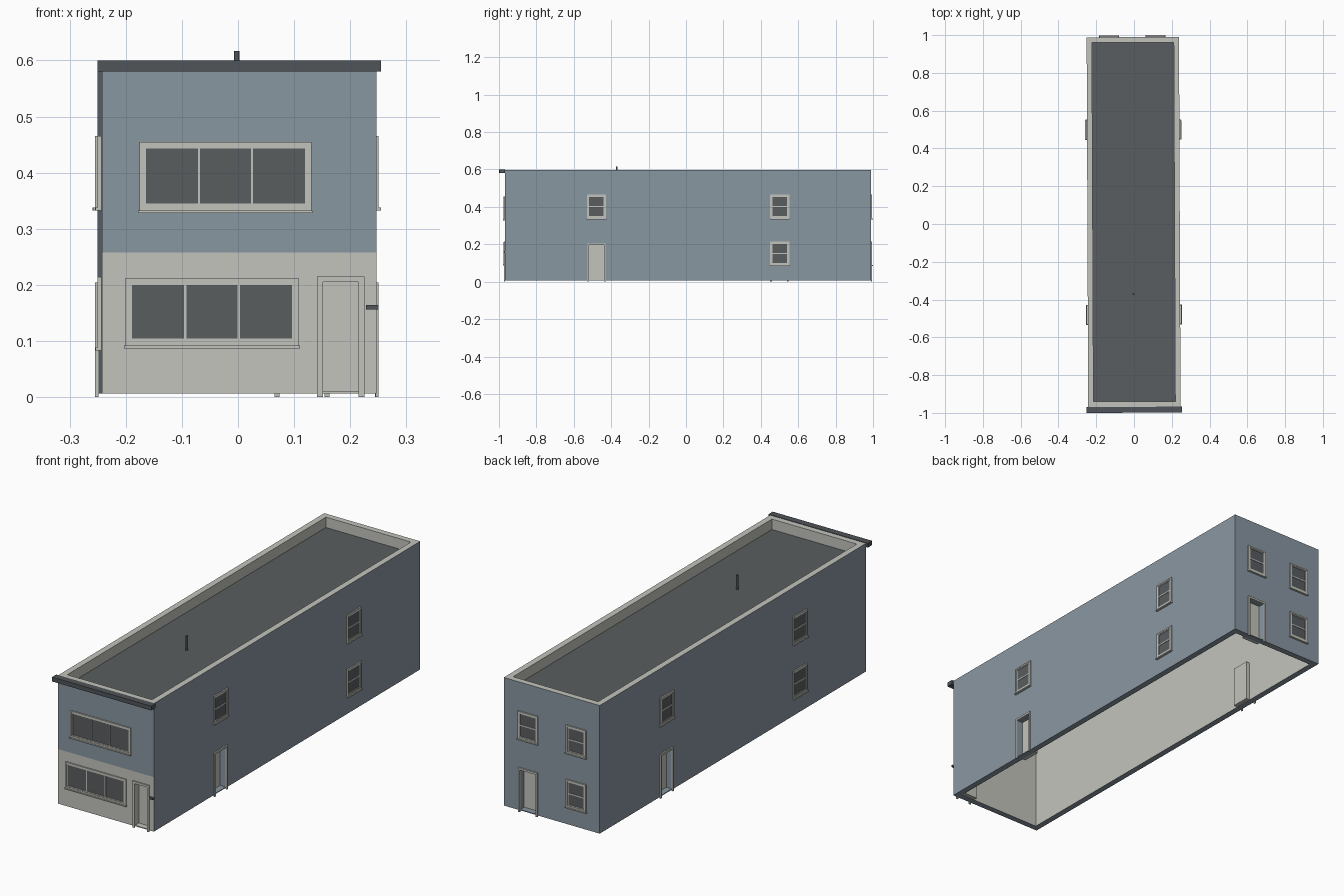
import bpy, bmesh
from mathutils import Matrix, Vector

cube = bpy.data.objects.get("Cube")
if cube:
    bpy.data.objects.remove(cube, do_unlink=True)


def material(name, rgb):
    m = bpy.data.materials.new(name)
    m.use_nodes = True
    m.diffuse_color = (*rgb, 1)
    m.node_tree.nodes["Principled BSDF"].inputs["Base Color"].default_value = (*rgb, 1)
    return m


BLUE = material("blue grey paint", (0.25, 0.31, 0.36))
STONE = material("pale stone", (0.55, 0.55, 0.51))
GLASS = material("dark glass and roofing", (0.1, 0.11, 0.115))
TRIM = material("charcoal trim", (0.08, 0.09, 0.1))

HALF, FRONT, BACK = 0.2445, -0.968, 0.989
BASE, TOP, THICK, BAND = 0.006, 0.598, 0.028, 0.258
# The whole building stands turned by a fraction of a degree
TURN = Matrix.Translation((-0.002, 0, 0)) @ Matrix.Rotation(0.0043, 4, "Z")


def add_box(bm, lo, hi):
    lo, hi = Vector(lo), Vector(hi)
    mat = Matrix.Translation((lo + hi) / 2) @ Matrix.Diagonal((*(hi - lo), 1))
    bmesh.ops.create_cube(bm, size=1, matrix=mat)


def finish(name, bm, *mats):
    mesh = bpy.data.meshes.new(name)
    bm.to_mesh(mesh)
    bm.free()
    for m in mats:
        mesh.materials.append(m)
    ob = bpy.data.objects.new(name, mesh)
    ob.matrix_world = TURN
    bpy.context.scene.collection.objects.link(ob)
    return ob


def box(name, lo, hi, mat):
    bm = bmesh.new()
    add_box(bm, lo, hi)
    return finish(name, bm, mat)


def wall_point(side, u, d, v):
    """Point at u along a wall, d outward from it and height v."""
    return {"front": (u, FRONT - d, v), "back": (u, BACK + d, v),
            "left": (HALF + d, u, v), "right": (-HALF - d, u, v)}[side]


def wall_boxes(name, side, boxes, mat):
    """One object from boxes given as (u0, u1, v0, v1, d0, d1)."""
    bm = bmesh.new()
    for u0, u1, v0, v1, d0, d1 in boxes:
        a, b = wall_point(side, u0, d0, v0), wall_point(side, u1, d1, v1)
        add_box(bm, [min(p) for p in zip(a, b)], [max(p) for p in zip(a, b)])
    return finish(name, bm, mat)


def ring(u0, u1, v0, v1, w, d):
    """Four bars around a rectangle, of width w and depth d."""
    return [(u0, u0 + w, v0, v1, 0, d), (u1 - w, u1, v0, v1, 0, d),
            (u0 + w, u1 - w, v0, v0 + w, 0, d), (u0 + w, u1 - w, v1 - w, v1, 0, d)]


def window(name, side, u0, u1, v0, v1, columns=1, rail=False):
    bars = ring(u0, u1, v0, v1, 0.007, 0.006)
    bars += ring(u0 + 0.007, u1 - 0.007, v0 + 0.007, v1 - 0.007, 0.005, 0.004)
    bars.append((u0 - 0.002, u1 + 0.002, v0 - 0.005, v0, 0, 0.01))
    for i in range(1, columns):
        u = u0 + 0.012 + (u1 - u0 - 0.024) * i / columns
        bars.append((u - 0.002, u + 0.002, v0 + 0.012, v1 - 0.012, 0, 0.004))
    if rail:
        v = (v0 + v1) / 2
        bars.append((u0 + 0.012, u1 - 0.012, v - 0.003, v + 0.003, 0, 0.004))
    wall_boxes(name + "_frame", side, bars, STONE)
    wall_boxes(name + "_glass", side,
               [(u0 + 0.01, u1 - 0.01, v0 + 0.01, v1 - 0.01, 0, 0.002)], GLASS)


# Doorways: wall, opening from and to, head height, casing width
DOORS = [("front", 0.149, 0.213, 0.205, 0.01),
         ("left", -0.52, -0.44, 0.195, 0.009),
         ("right", 0.46, 0.54, 0.195, 0.009),
         ("back", 0.08, 0.16, 0.195, 0.009)]

# Wall shell, hollow and open underneath, with the doorways cut out
walls = box("walls", (-HALF, FRONT, BASE), (HALF, BACK, TOP), BLUE)
walls.data.materials.append(STONE)
cutters = [box("room_cutter", (-HALF + THICK, FRONT + THICK, -1),
               (HALF - THICK, BACK - THICK, 1), BLUE)]
for side, u0, u1, head, w in DOORS:
    cutters.append(wall_boxes(side + "_door_cutter", side,
                              [(u0, u1, 0.01, head, -0.05, 0.05)], BLUE))
for c in cutters:
    c.hide_render = True
    mod = walls.modifiers.new(c.name, "BOOLEAN")
    mod.operation, mod.solver, mod.object = "DIFFERENCE", "EXACT", c
bpy.context.view_layer.update()
graph = bpy.context.evaluated_depsgraph_get()
cut_mesh = bpy.data.meshes.new_from_object(walls.evaluated_get(graph))
walls.modifiers.clear()
walls.data = cut_mesh
for c in cutters:
    bpy.data.objects.remove(c, do_unlink=True)

# Stone on the street level, the coping and the inside; paint elsewhere
bm = bmesh.new()
bm.from_mesh(cut_mesh)
bmesh.ops.bisect_plane(bm, geom=bm.verts[:] + bm.edges[:] + bm.faces[:],
                       plane_co=(0, 0, BAND), plane_no=(0, 0, 1))
for f in bm.faces:
    c, n = f.calc_center_median(), f.normal
    street = c.y < FRONT + THICK and c.z < BAND and abs(c.x) < HALF - 0.001 and n.z > -0.5
    coping = n.z > 0.5 and c.z > TOP - 0.01
    inside_x = abs(abs(c.x) - HALF + THICK) < 0.001 and abs(n.x) > 0.5
    inside_y = abs(n.y) > 0.5 and min(abs(c.y - FRONT - THICK), abs(c.y - BACK + THICK)) < 0.001
    f.material_index = int(street or coping or inside_x or inside_y)
bm.to_mesh(cut_mesh)
bm.free()

# Roof deck, cornice and vent pipe
box("roof_deck", (-HALF + THICK, FRONT + THICK, 0.54),
    (HALF - THICK, BACK - THICK, 0.55), GLASS)
box("cornice", (-0.253, -0.999, 0.58), (0.253, FRONT, 0.6), TRIM)
bm = bmesh.new()
bmesh.ops.create_cone(bm, cap_ends=True, segments=12, radius1=0.005, radius2=0.005,
                      depth=0.067, matrix=Matrix.Translation((-0.002, -0.37, 0.5835)))
finish("vent_pipe", bm, TRIM)

# Doors set behind the walls, with casings that reach the ground
for side, u0, u1, head, w in DOORS:
    wall_boxes(side + "_door", side,
               [(u0 - 0.003, u1 + 0.003, 0.008, head + 0.003, -0.046, -THICK)], STONE)
    wall_boxes(side + "_door_casing", side,
               [(u0 - w, u0, 0, head + w, 0, 0.006), (u1, u1 + w, 0, head + w, 0, 0.006),
                (u0, u1, head, head + w, 0, 0.006)], STONE)

# Wide street windows
window("front_upper_window", "front", -0.178, 0.129, 0.333, 0.455, columns=3)
window("front_lower_window", "front", -0.203, 0.106, 0.092, 0.212, columns=3)

# Sash windows
UPPER, LOWER = (0.338, 0.465), (0.088, 0.214)
for side, u, row, label in [
        ("left", -0.48, UPPER, "fore_upper"), ("left", 0.5, UPPER, "aft_upper"),
        ("left", 0.5, LOWER, "aft_lower"),
        ("right", 0.5, UPPER, "aft_upper"), ("right", -0.48, UPPER, "fore_upper"),
        ("right", -0.48, LOWER, "fore_lower"),
        ("back", 0.12, UPPER, "left_upper"), ("back", -0.126, UPPER, "right_upper"),
        ("back", -0.126, LOWER, "right_lower")]:
    window(side + "_" + label + "_window", side, u - 0.051, u + 0.051, *row, rail=True)

# Small dark bar beside the front door
wall_boxes("entry_bar", "front", [(0.226, 0.248, 0.156, 0.164, 0, 0.01)], TRIM)
